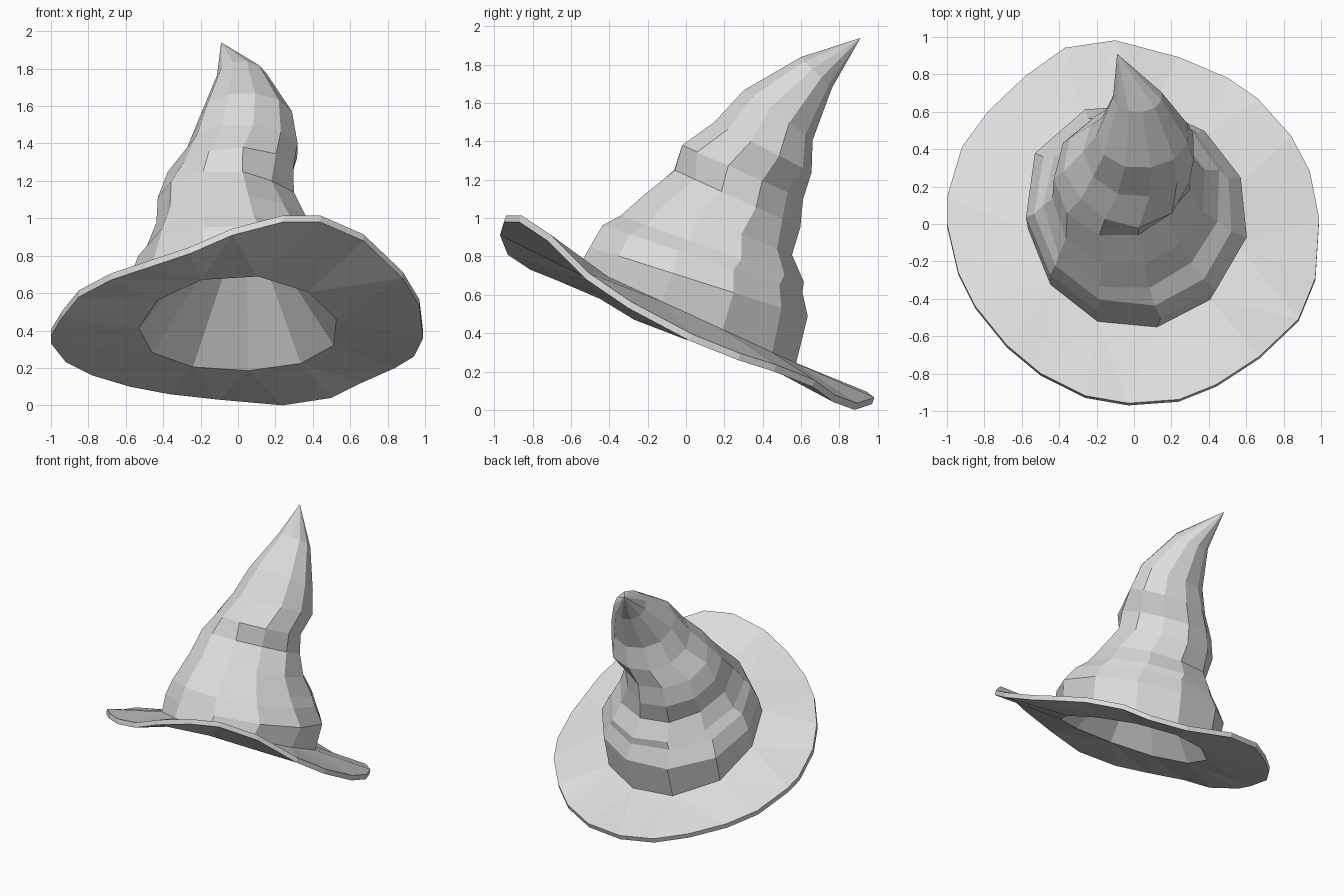
import bpy, bmesh, math, random
from mathutils import Vector

cube = bpy.data.objects.get("Cube")
if cube:
    bpy.data.objects.remove(cube, do_unlink=True)

random.seed(7)
SIDES = 11
START = math.radians(-79)

# Soft light felt
felt = bpy.data.materials.new("light_grey_felt")
felt.use_nodes = True
felt.diffuse_color = (0.72, 0.72, 0.72, 1)
felt.node_tree.nodes["Principled BSDF"].inputs["Base Color"].default_value = felt.diffuse_color


def oval(front, back, left, right, jitter=0.0, folds=(), sag=0.0):
    """Tilted oval through a front and a back (y, z) point, spanning left to right in x.
    Each fold is (direction in degrees, amount pushed out or in)."""
    f = Vector(((left + right) / 2, *front))
    b = Vector(((left + right) / 2, *back))
    centre, half = (f + b) / 2, (b - f) / 2
    across = Vector(((right - left) / 2, 0, 0))
    ring = []
    for i in range(SIDES):
        a = START + math.tau * i / SIDES
        r = 1.02 + random.uniform(-jitter, jitter)
        for angle, amount in folds:
            r += amount * max(0, math.cos(a - math.radians(angle))) ** 4
        p = centre + r * (across * math.cos(a) + half * math.sin(a))
        p.z -= sag * math.cos(a) ** 2
        ring.append(p)
    return ring


def zip_loops(bm, a, b):
    """Skin two closed loops, which may have different counts, with triangles."""
    i = j = 0
    while i < len(a) or j < len(b):
        p, q = a[i % len(a)], b[j % len(b)]
        pn, qn = a[(i + 1) % len(a)], b[(j + 1) % len(b)]
        step_a = j == len(b) or (i < len(a) and (pn.co - q.co).length < (qn.co - p.co).length)
        if step_a:
            bm.faces.new((p, pn, q))
            i += 1
        else:
            bm.faces.new((p, qn, q))
            j += 1


def loft(bm, loops):
    for a, b in zip(loops, loops[1:]):
        for i in range(len(a)):
            k = (i + 1) % len(a)
            bm.faces.new((a[i], a[k], b[k], b[i]))


def cap(bm, loop, tip):
    v = bm.verts.new(tip)
    for i in range(len(loop)):
        bm.faces.new((loop[i], loop[(i + 1) % len(loop)], v))


def add_loop(bm, points):
    return [bm.verts.new(p) for p in points]


# Crown: slumped folds leaning back towards the tip
rings = [
    oval((-.55, .76), (.56, .25), -.54, .57, folds=[(140, .1)]),
    oval((-.50, .85), (.63, .49), -.55, .61, folds=[(140, .1), (45, -.05)]),
    oval((-.43, .96), (.59, .62), -.51, .53, .015, [(140, .08)]),
    oval((-.36, 1.02), (.61, .67), -.48, .47, .015, [(-45, -.06)]),
    oval((-.24, 1.13), (.55, .81), -.43, .39, .02, [(-45, -.1)]),
    oval((-.08, 1.26), (.60, .95), -.42, .33, .02, [(-45, -.14), (45, -.12)]),
    oval((-.02, 1.38), (.61, 1.10), -.38, .30, .02, [(-135, -.14), (45, -.06)]),
    oval((.15, 1.50), (.65, 1.24), -.27, .32, .02, [(45, .06)]),
    oval((.30, 1.67), (.655, 1.41), -.20, .29, .02),
    oval((.60, 1.84), (.76, 1.68), -.11, .15),
]
tip = Vector((-.09, .91, 1.94))

# Brim edge: wavy path, high at the front and low at the back
edge = [Vector(p) for p in (
    (.24, -.95, .98), (.44, -.87, .98), (.67, -.72, .88), (.88, -.52, .68),
    (.97, -.3, .53), (.99, .02, .36), (.94, .27, .26), (.84, .46, .2),
    (.66, .66, .12), (.5, .77, .04), (.24, .88, 0), (-.1, .97, .03),
    (-.37, .93, .06), (-.58, .78, .1), (-.78, .59, .16), (-.92, .4, .23),
    (-1, .13, .33), (-1, -.01, .37), (-.94, -.27, .47), (-.85, -.45, .58),
    (-.68, -.66, .67), (-.5, -.81, .73), (-.26, -.93, .81), (-.03, -.97, .91))]
thickness = Vector((0, .012, .035))

bm = bmesh.new()
outer = [add_loop(bm, r) for r in rings]
loft(bm, outer)
cap(bm, outer[-1], tip)

# Pleated conical lining above the head hole
hole = oval((-.52, .69), (.53, .19), -.52, .53, sag=.04)
peak = Vector((.04, .2, 1.05))
pleats = [p.lerp(peak, random.uniform(.4, .55)) for p in hole]
inner = [add_loop(bm, hole), add_loop(bm, pleats)]
loft(bm, inner)
cap(bm, inner[-1], peak)

# Brim top, rim and underside
under = add_loop(bm, edge)
upper = add_loop(bm, [p + thickness for p in edge])
loft(bm, [under, upper])
zip_loops(bm, outer[0], upper)
zip_loops(bm, inner[0], under)

bmesh.ops.recalc_face_normals(bm, faces=bm.faces)
mesh = bpy.data.meshes.new("pointed_hat")
bm.to_mesh(mesh)
bm.free()
mesh.materials.append(felt)
hat = bpy.data.objects.new("pointed_hat", mesh)
bpy.context.collection.objects.link(hat)
